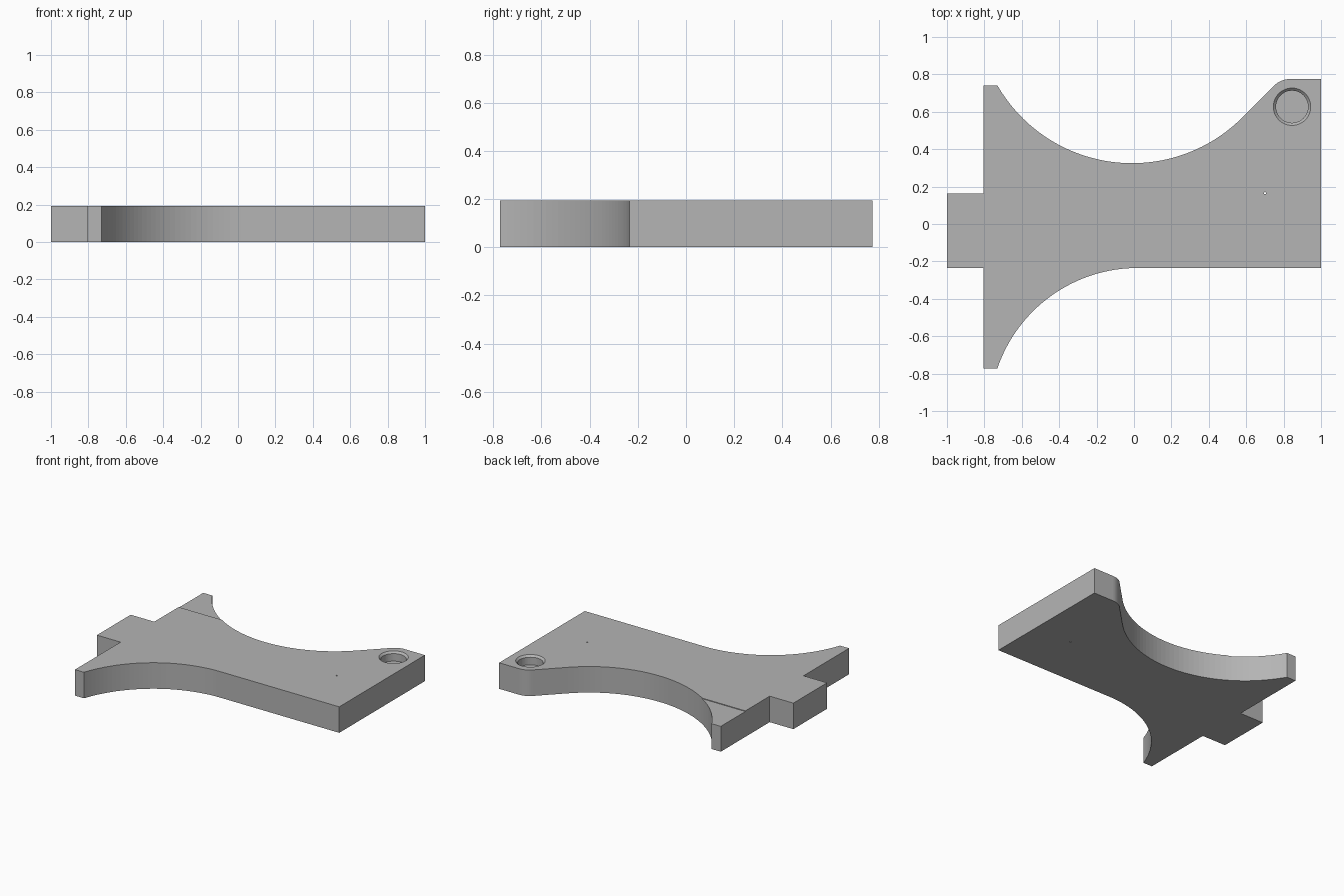
import bpy
import bmesh
from math import cos, sin, radians

cube = bpy.data.objects.get("Cube")
if cube:
    bpy.data.objects.remove(cube, do_unlink=True)

HEIGHT = 0.194

grey = bpy.data.materials.new("plain grey")
grey.use_nodes = True
grey.diffuse_color = (0.46, 0.46, 0.46, 1)
grey.node_tree.nodes["Principled BSDF"].inputs["Base Color"].default_value = grey.diffuse_color


def arc(cx, cy, r, start, end, steps):
    """Points along a circular arc, angles in degrees."""
    angles = [radians(start + (end - start) * i / steps) for i in range(steps + 1)]
    return [(cx + r * cos(a), cy + r * sin(a)) for a in angles]


def prism(name, outline, bottom, top):
    """Extrude a counter-clockwise outline between two heights."""
    bm = bmesh.new()
    face = bm.faces.new([bm.verts.new((x, y, bottom)) for x, y in outline])
    new = bmesh.ops.extrude_face_region(bm, geom=[face])["geom"]
    verts = [v for v in new if isinstance(v, bmesh.types.BMVert)]
    bmesh.ops.translate(bm, verts=verts, vec=(0, 0, top - bottom))
    bmesh.ops.recalc_face_normals(bm, faces=bm.faces)
    mesh = bpy.data.meshes.new(name)
    bm.to_mesh(mesh)
    bm.free()
    mesh.materials.append(grey)
    obj = bpy.data.objects.new(name, mesh)
    bpy.context.collection.objects.link(obj)
    return obj


def cone(name, x, y, r_low, r_high, low, high, sides):
    bpy.ops.mesh.primitive_cone_add(vertices=sides, radius1=r_low, radius2=r_high,
                                    depth=high - low, location=(x, y, (low + high) / 2))
    obj = bpy.context.object
    obj.name = name
    obj.data.materials.append(grey)
    return obj


def cut(target, cutter):
    """Subtract the cutter, then discard it."""
    mod = target.modifiers.new("cut", "BOOLEAN")
    mod.operation = "DIFFERENCE"
    mod.solver = "EXACT"
    mod.object = cutter
    bpy.context.view_layer.objects.active = target
    bpy.ops.object.modifier_apply(modifier=mod.name)
    bpy.data.objects.remove(cutter, do_unlink=True)


# Plate outline: right end, rounded corner, back scoop, left tab, front scoop
outline = [(1, -0.235), (1, 0.775)]
outline += arc(0.834, 0.655, 0.12, 90, 135, 8)
outline += arc(-0.01, 1.157, 0.832, -45, -149.9, 40)
outline += [(-0.805, 0.74), (-0.805, 0.163), (-1, 0.163), (-1, -0.235),
            (-0.805, -0.235), (-0.805, -0.772), (-0.73, -0.772)]
outline += arc(0.02, -1.028, 0.793, 161.2, 90, 32)
plate = prism("plate", outline, 0, HEIGHT)

# Blind round socket with a chamfered rim
cut(plate, cone("socket_bore", 0.845, 0.627, 0.086, 0.086, HEIGHT - 0.07, HEIGHT + 0.1, 48))
cut(plate, cone("socket_chamfer", 0.845, 0.627, 0.085, 0.115, HEIGHT - 0.015, HEIGHT + 0.015, 48))

# Pin hole through the plate
cut(plate, cone("pin_hole", 0.7, 0.165, 0.006, 0.006, -0.1, HEIGHT + 0.1, 12))

# Shallow step on top of the back left wing
step = [(-0.9, 0.45), (-0.3, 0.45), (-0.3, 0.9), (-0.9, 0.9)]
cut(plate, prism("wing_step", step, HEIGHT - 0.005, HEIGHT + 0.1))
